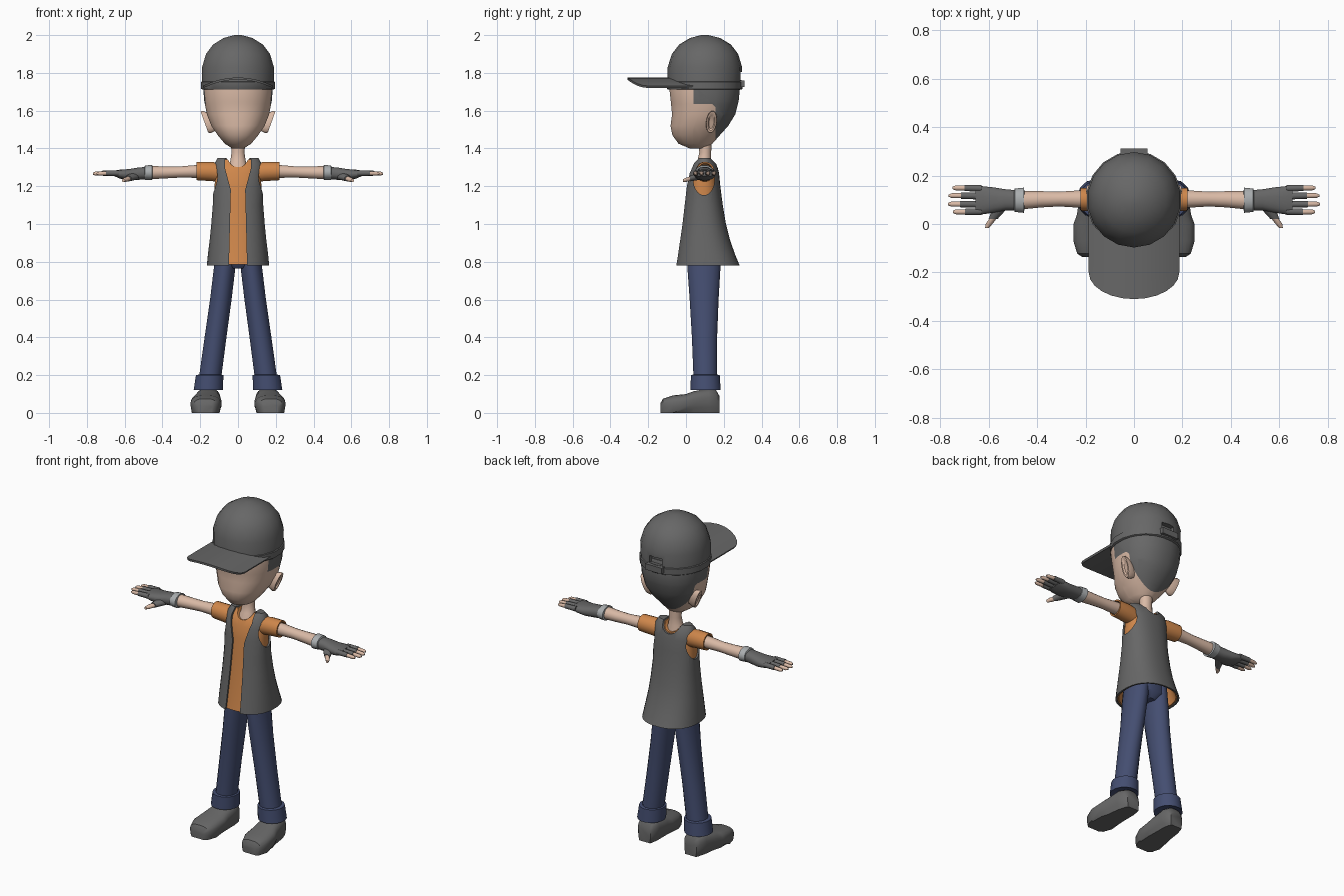
import bpy, bmesh, math
from mathutils import Vector

if "Cube" in bpy.data.objects:
    bpy.data.objects.remove(bpy.data.objects["Cube"])


def material(name, rgb):
    m = bpy.data.materials.new(name)
    m.diffuse_color = (*rgb, 1)
    m.use_nodes = True
    m.node_tree.nodes["Principled BSDF"].inputs["Base Color"].default_value = m.diffuse_color
    return m


GREY = material("charcoal grey", (0.135, 0.135, 0.135))
SKIN = material("skin", (0.70, 0.49, 0.38))
ORANGE = material("orange cloth", (0.62, 0.24, 0.07))
NAVY = material("navy denim", (0.058, 0.076, 0.165))
LIGHT = material("light grey", (0.40, 0.42, 0.43))


def finish(name, bm, mat, angle=40):
    bmesh.ops.recalc_face_normals(bm, faces=bm.faces)
    me = bpy.data.meshes.new(name)
    bm.to_mesh(me)
    bm.free()
    ob = bpy.data.objects.new(name, me)
    bpy.context.collection.objects.link(ob)
    me.materials.append(mat)
    smooth(ob, angle)
    return ob


def activate(ob):
    bpy.ops.object.select_all(action='DESELECT')
    ob.select_set(True)
    bpy.context.view_layer.objects.active = ob


def smooth(ob, angle=40):
    activate(ob)
    bpy.ops.object.shade_smooth_by_angle(angle=math.radians(angle))


def loft(name, mat, rings, axis='z', n=16, p=2.0, both=False, angle=40, tweak=None):
    """Skin closed oval rings (t, u, v, ru, rv) along an axis; both=True adds the mirror twin."""
    bm = bmesh.new()
    for s in ((1, -1) if both else (1,)):
        loops = []
        for t, u, v, ru, rv in rings:
            loop = []
            for i in range(n):
                a = 2 * math.pi * (i + 0.5) / n
                c, d = math.cos(a), math.sin(a)
                cu = u + ru * math.copysign(abs(c) ** (2 / p), c)
                cv = v + rv * math.copysign(abs(d) ** (2 / p), d)
                co = {'z': (cu, cv, t), 'x': (t, cu, cv), 'y': (cu, t, cv)}[axis]
                co = Vector(tweak(*co) if tweak else co)
                co.x *= s
                loop.append(bm.verts.new(co))
            loops.append(loop)
        for a, b in zip(loops, loops[1:]):
            for i in range(n):
                j = (i + 1) % n
                bm.faces.new((a[i], a[j], b[j], b[i]))
        bm.faces.new(loops[0])
        bm.faces.new(loops[-1])
    return finish(name, bm, mat, angle)


def span(rows):
    """Rows of (z, half width, front y, back y) to centred rings."""
    return [(z, 0, (a + b) / 2, w, (b - a) / 2) for z, w, a, b in rows]


def cut(ob, *cutters):
    activate(ob)
    for c in cutters:
        c.hide_render = True
        m = ob.modifiers.new("cut", 'BOOLEAN')
        m.operation, m.solver, m.object = 'DIFFERENCE', 'EXACT', c
        bpy.ops.object.modifier_apply(modifier=m.name)
    smooth(ob, 35)


def box(name, mat, x, y, z):
    bm = bmesh.new()
    bmesh.ops.create_cube(bm, size=1)
    for v in bm.verts:
        v.co = [(r[0] + r[1]) / 2 + c * (r[1] - r[0]) for r, c in zip((x, y, z), v.co)]
    return finish(name, bm, mat)


# head, with the hair coloured between clean cut lines
head = loft("head", SKIN, span([
    (1.40, .03, .02, .11), (1.425, .07, -.04, .14), (1.47, .108, -.073, .18),
    (1.52, .142, -.083, .225), (1.58, .166, -.075, .262), (1.65, .18, -.082, .28),
    (1.72, .186, -.09, .287), (1.78, .18, -.08, .27)]), n=24, p=2.2)
head.data.materials.append(GREY)
bm = bmesh.new()
bm.from_mesh(head.data)
for co, no in (((0, .04, 0), (0, 1, 0)), ((0, .155, 0), (0, 1, 0)),
               ((0, 0, 1.635), (0, 0, 1)), ((0, .155, 1.62), (0, 1, 1))):
    bmesh.ops.bisect_plane(bm, geom=bm.verts[:] + bm.edges[:] + bm.faces[:],
                           plane_co=co, plane_no=no)
for f in bm.faces:
    c = f.calc_center_median()
    f.material_index = int((c.y > .155 and c.z > 1.42) or (c.y > .04 and c.z > 1.635)
                           or (c.y > .1 and c.y + c.z > 1.775 and c.z > 1.6))
bm.to_mesh(head.data)
bm.free()

# ears lean outward at the top
loft("ears", SKIN, [(.13, .135, 1.54, .02, .045), (.165, .135, 1.54, .029, .06),
                    (.178, .135, 1.54, .027, .057), (.178, .135, 1.54, .019, .045),
                    (.17, .135, 1.54, .013, .036)], 'x', 16, both=True,
     tweak=lambda x, y, z: (x + (z - 1.54) * .36, y + (z - 1.54) * .1, z))
loft("neck", SKIN, [(1.24, 0, .09, .07, .055), (1.30, 0, .092, .056, .05),
                    (1.335, 0, .097, .041, .037), (1.38, 0, .102, .035, .032),
                    (1.44, 0, .1, .04, .036)])

# cap: dome, band, brim, rear strap and opening
dome = loft("cap_dome", GREY, span([
    (1.72, .192, -.097, .294), (1.83, .193, -.097, .297), (1.90, .172, -.075, .276),
    (1.95, .134, -.036, .238), (1.985, .077, .022, .18), (2.0, .02, .08, .12)]), n=18)
opening = box("opening_cutter", GREY, (-.042, .042), (.265, .35), (1.762, 1.805))
cut(dome, opening)
loft("cap_band", GREY, span([(1.712, .193, -.097, .295), (1.716, .198, -.1, .3),
                             (1.752, .198, -.1, .301), (1.756, .19, -.09, .29)]), n=18)
box("cap_strap", GREY, (-.055, .055), (.27, .311), (1.724, 1.76))
bm = bmesh.new()
cols = []
for i in range(13):
    k = math.sin(math.pi * (i / 12 - .5))
    front = -.2 - .11 * math.sqrt(max(0, 1 - k * k))
    cols.append([bm.verts.new((.187 * k, .05 + (front - .05) * j / 4, 1.776 - .045 * k * k))
                 for j in range(5)])
for a, b in zip(cols, cols[1:]):
    for j in range(4):
        bm.faces.new((a[j], a[j + 1], b[j + 1], b[j]))
brim = finish("cap_brim", bm, GREY)
thick = brim.modifiers.new("thickness", 'SOLIDIFY')
thick.thickness = .012
activate(brim)
bpy.ops.object.modifier_apply(modifier="thickness")
smooth(brim)

# shirt and vest share one flared torso shape with a hollow hem
TORSO = [(.78, .166, -.056, .285), (.84, .16, -.046, .26), (.92, .15, -.034, .232),
         (1.0, .142, -.022, .212), (1.1, .134, -.01, .195), (1.2, .134, .002, .182),
         (1.27, .132, .013, .175), (1.32, .125, .034, .162), (1.35, .108, .064, .132)]


def torso(name, mat, d, hollow, lift):
    outer = [(z + (lift if z < .8 else -d * .8 if z > 1.3 else 0), w - d, a + d, b - d)
             for z, w, a, b in TORSO]
    inner = [(z + (lift if z < .8 else 0), w - hollow, a + hollow, b - hollow)
             for z, w, a, b in TORSO[:3]]
    return loft(name, mat, span(inner[::-1] + outer), n=32, p=2.3)


def neck_cutter(name, r):
    return loft(name, GREY, [(-.2, 0, 1.37, r, r * 1.2), (.4, 0, 1.37, r, r * 1.2)], 'y', 24)


shirt = torso("shirt", ORANGE, .01, .018, .006)
vest = torso("vest", GREY, 0, .0095, 0)
shirt_neck = neck_cutter("shirt_neck_cutter", .058)
vest_neck = neck_cutter("vest_neck_cutter", .063)
armholes = loft("armhole_cutter", GREY, [(.08, .095, 1.235, .056, .083),
                                         (.3, .095, 1.235, .056, .083)], 'x', 24, both=True)
bm = bmesh.new()
half = [(.05, .7), (.038, 1.18), (.07, 1.3), (.063, 1.42)]
outline = half + [(-x, z) for x, z in reversed(half)]
slot = bm.faces.new([bm.verts.new((x, -.3, z)) for x, z in outline])
ext = bmesh.ops.extrude_face_region(bm, geom=[slot])
bmesh.ops.translate(bm, vec=(0, .385, 0),
                    verts=[g for g in ext['geom'] if isinstance(g, bmesh.types.BMVert)])
front_slot = finish("front_slot_cutter", bm, GREY)
cut(shirt, shirt_neck)
cut(vest, vest_neck, armholes, front_slot)
for c in (opening, shirt_neck, vest_neck, armholes, front_slot):
    bpy.data.objects.remove(c)

# sleeves, arms and wristbands
loft("sleeves", ORANGE, [(.08, .098, 1.27, .045, .05), (.14, .1, 1.278, .05, .052),
                         (.22, .102, 1.28, .048, .049), (.22, .102, 1.28, .04, .041),
                         (.19, .102, 1.28, .036, .036)], 'x', both=True)
loft("arms", SKIN, [(.12, .102, 1.279, .036, .036), (.23, .103, 1.278, .036, .034),
                    (.31, .103, 1.275, .031, .03), (.38, .102, 1.273, .034, .032),
                    (.47, .098, 1.272, .039, .036)], 'x', both=True)
loft("wristbands", LIGHT, [(.452, .098, 1.272, .038, .03), (.455, .098, 1.272, .053, .041),
                           (.492, .098, 1.272, .049, .039), (.496, .098, 1.272, .038, .03)],
     'x', both=True)

# gloved hands with bare fingertips
loft("gloves", GREY, [(.485, .098, 1.27, .042, .033), (.53, .1, 1.266, .044, .033),
                      (.58, .099, 1.261, .053, .03), (.625, .098, 1.264, .059, .024),
                      (.655, .098, 1.268, .057, .015)], 'x', p=2.4, both=True)
for name, y0, y1, tip in (("little", .147, .149, .75), ("ring", .115, .117, .765),
                          ("middle", .082, .082, .768), ("index", .052, .05, .748)):
    m = tip - .05
    loft(name + "_finger_sleeves", GREY, [(.63, y0, 1.269, .015, .015),
         (m, y1, 1.269, .0135, .0135), (m, y1, 1.269, .009, .009)], 'x', 10, both=True)
    loft(name + "_fingertips", SKIN, [(m - .01, y1, 1.269, .011, .011),
         (tip - .013, y1, 1.267, .0105, .0105), (tip, y1, 1.266, .005, .005)],
         'x', 10, both=True)
loft("thumb_sleeves", GREY, [(.085, .54, 1.257, .035, .022), (.045, .566, 1.247, .026, .018),
                             (.02, .582, 1.24, .019, .015)], 'y', 12, both=True)
loft("thumb_tips", SKIN, [(.03, .576, 1.242, .015, .012), (.002, .597, 1.234, .015, .012),
                          (-.016, .607, 1.23, .008, .008)], 'y', 12, both=True)

# jeans: pelvis, legs and turned-up cuffs
loft("jeans_seat", NAVY, [(.765, 0, .095, .05, .06), (.80, 0, .096, .115, .088),
                          (.94, 0, .096, .125, .092)], n=20, p=2.3)
loft("jeans_legs", NAVY, [(.14, .155, .102, .06, .064), (.2, .146, .102, .06, .064),
                          (.4, .119, .098, .059, .068), (.6, .091, .096, .058, .078),
                          (.75, .073, .095, .058, .088), (.86, .062, .095, .055, .09)],
     both=True)
loft("jeans_cuffs", NAVY, [(.13, .155, .104, .055, .06), (.122, .157, .104, .079, .081),
                           (.2, .15, .102, .074, .078), (.204, .147, .102, .055, .06)],
     both=True)

# shoes with flat soles
shoe = [(-.136, .05, .174, .04), (-.122, .075, .173, .062), (-.07, .093, .171, .08),
        (0, .1, .168, .082), (.04, .115, .163, .073), (.12, .13, .158, .066),
        (.16, .12, .155, .055), (.177, .09, .154, .04)]
loft("shoes", GREY, [(y, cx, h / 2, w, h / 2) for y, h, cx, w in shoe], 'y', 20, p=2.7,
     both=True, tweak=lambda x, y, z: (x, y, 0 if z < .022 else z))
